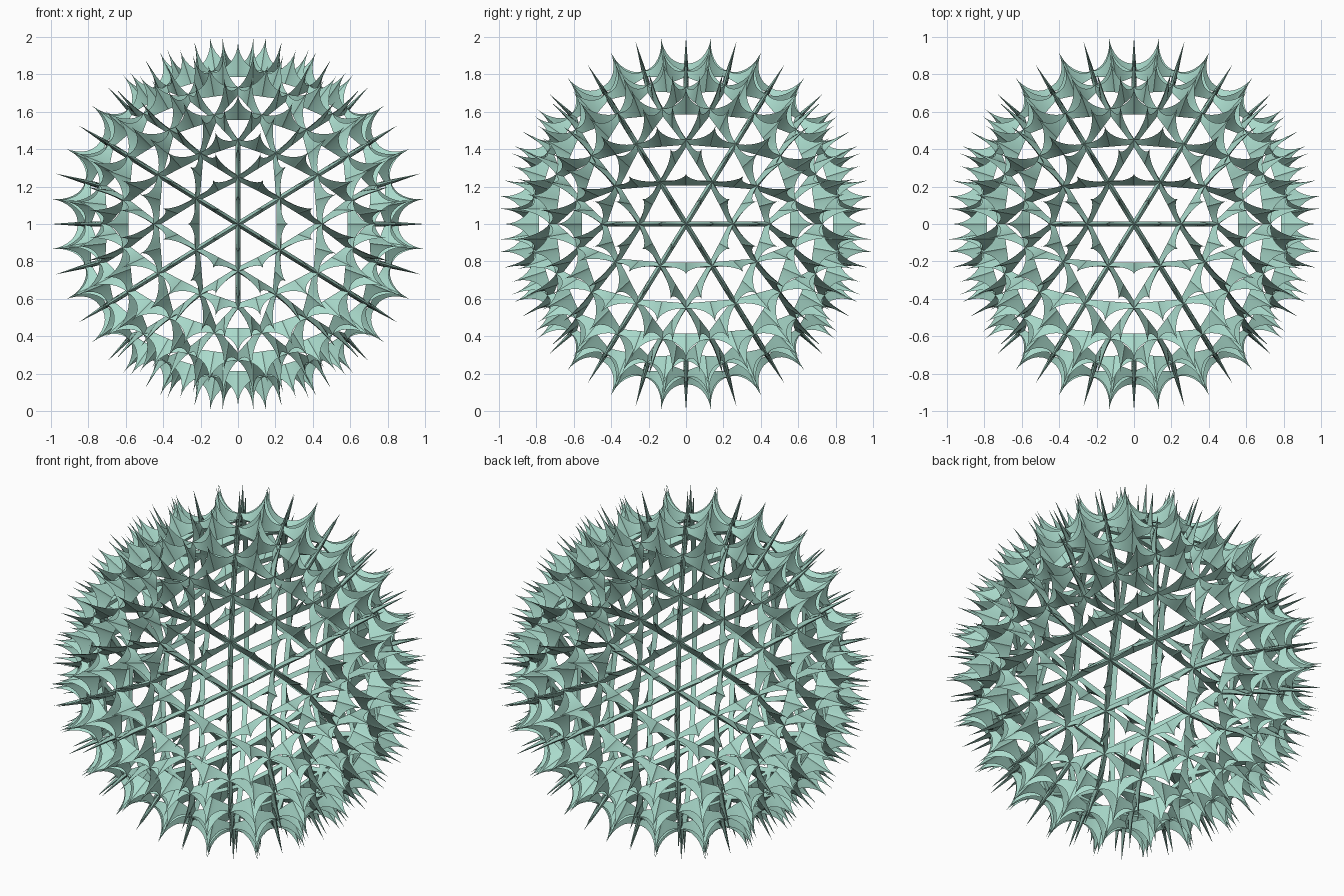
import bpy, bmesh, math
from mathutils import Vector

if "Cube" in bpy.data.objects:
    bpy.data.objects.remove(bpy.data.objects["Cube"])

R_HUB, R_TIP, DEPTH, HALF_W, SEG, FREQ = 0.86, 1.011, 0.03, 0.014, 8, 4

# Icosahedron corners, with a two-fold axis along x, y and z
p = (1 + 5 ** 0.5) / 2
corners = []
for a in (-1, 1):
    for b in (-p, p):
        corners += [Vector((a, 0, b)), Vector((b, a, 0)), Vector((0, b, a))]

# Geodesic lattice: split every triangle into a 4 x 4 grid, collect unique struts
hubs, struts = {}, set()


def hub(v):
    key = tuple(round(c, 3) + 0.0 for c in v)
    hubs[key] = v.normalized()
    return key


n = len(corners)
adj = lambda i, j: abs((corners[i] - corners[j]).length - 2) < 0.01
for i in range(n):
    for j in range(i + 1, n):
        for k in range(j + 1, n):
            if not (adj(i, j) and adj(j, k) and adj(i, k)):
                continue
            A, B, C = corners[i], corners[j], corners[k]
            at = lambda u, v: hub(A + (B - A) * u / FREQ + (C - A) * v / FREQ)
            for u in range(FREQ):
                for v in range(FREQ - u):
                    t = [at(u, v), at(u + 1, v), at(u, v + 1)]
                    for q in range(3):
                        struts.add(tuple(sorted((t[q], t[(q + 1) % 3]))))

bm = bmesh.new()


def add_fin(a, b):
    """Wedge strut between two hubs with a concave thorn rising from its middle."""
    mid = (a + b) / 2
    out = mid.normalized()
    side = (b - a).cross(out).normalized() * HALF_W
    tip = out * R_TIP
    rise = tip - mid
    ridge, left, right = [], [], []
    for s in range(-SEG, SEG + 1):
        # quarter arcs: flat at the hub, upright at the tip
        ang = (1 - abs(s) / SEG) * math.pi / 2
        f = (1 - math.sin(ang)) * (1 if s > 0 else -1)
        h = 1 - math.cos(ang)
        along = mid + (b - a) / 2 * f
        base = along - out * DEPTH
        ridge.append(bm.verts.new(along + rise * h))
        left.append(bm.verts.new(base - side))
        right.append(bm.verts.new(base + side))
    for s in range(2 * SEG):
        bm.faces.new((ridge[s], ridge[s + 1], left[s + 1], left[s]))
        bm.faces.new((ridge[s + 1], ridge[s], right[s], right[s + 1]))
        bm.faces.new((left[s], left[s + 1], right[s + 1], right[s]))
    bm.faces.new((ridge[0], left[0], right[0]))
    bm.faces.new((ridge[-1], right[-1], left[-1]))


for ka, kb in sorted(struts):
    add_fin(hubs[ka] * R_HUB, hubs[kb] * R_HUB)
bmesh.ops.recalc_face_normals(bm, faces=bm.faces)

mesh = bpy.data.meshes.new("thorned_lattice_sphere")
bm.to_mesh(mesh)
bm.free()
obj = bpy.data.objects.new("thorned_lattice_sphere", mesh)
bpy.context.collection.objects.link(obj)
obj.location.z = 1

mat = bpy.data.materials.new("sea_green")
mat.diffuse_color = (0.40, 0.70, 0.60, 1)
mat.use_nodes = True
mat.node_tree.nodes["Principled BSDF"].inputs["Base Color"].default_value = mat.diffuse_color
mesh.materials.append(mat)

bpy.context.view_layer.objects.active = obj
obj.select_set(True)
bpy.ops.object.shade_smooth_by_angle(angle=math.radians(30))
